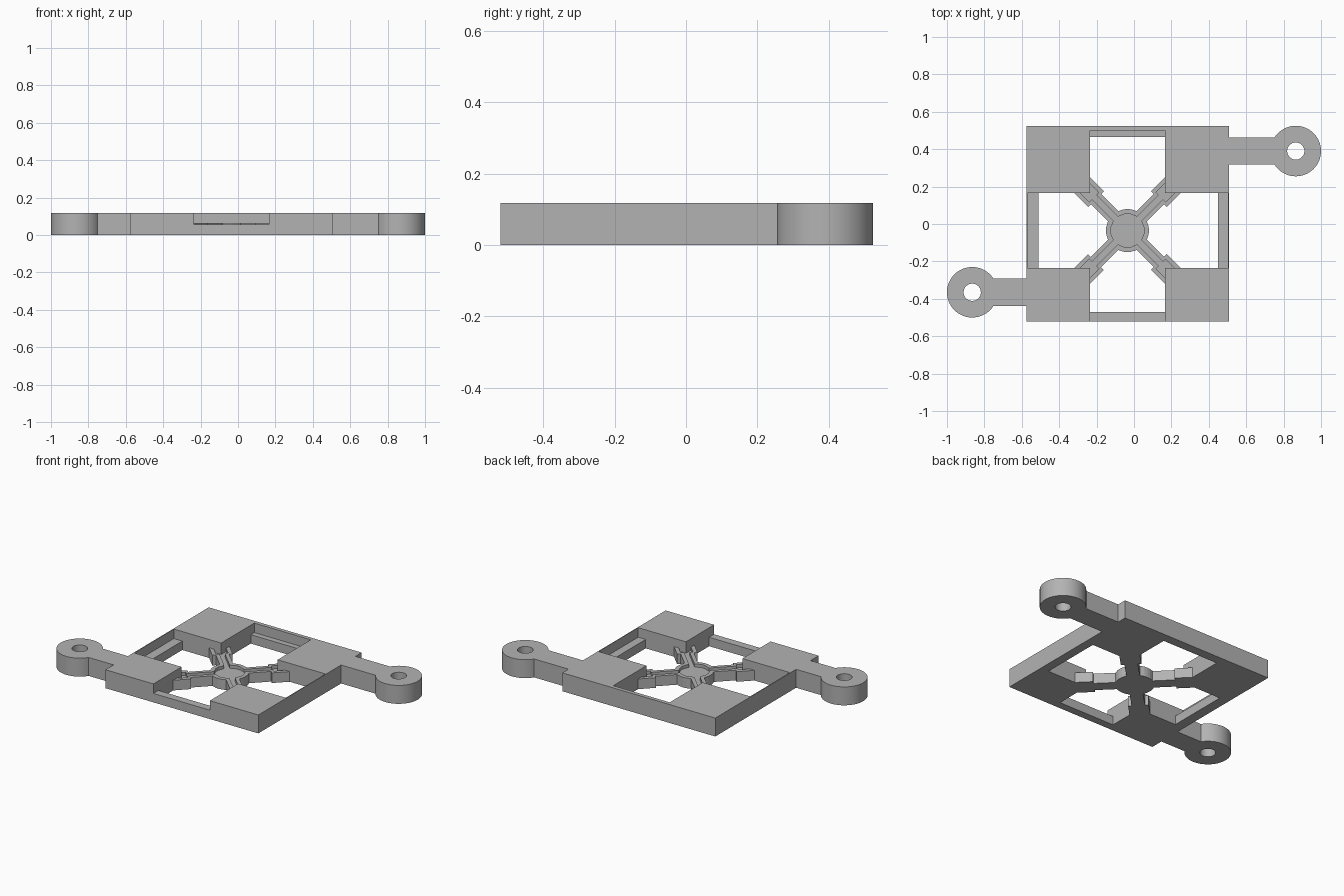
import bpy, bmesh
from math import sin, cos, pi, radians, sqrt, asin
from mathutils import Matrix

cube = bpy.data.objects.get("Cube")
if cube:
    bpy.data.objects.remove(cube, do_unlink=True)

grey = bpy.data.materials.new("plain grey")
grey.use_nodes = True
COLOUR = (0.45, 0.45, 0.45, 1)
grey.diffuse_color = COLOUR
grey.node_tree.nodes["Principled BSDF"].inputs["Base Color"].default_value = COLOUR

H = 0.118          # full height
SHELF = 0.057      # height of the low rails
X0, X1, Y0, Y1 = -0.575, 0.508, -0.52, 0.525     # outer frame
SX0, SX1, SY0, SY1 = -0.235, 0.165, -0.235, 0.165  # crossing slots
CX = CY = -0.035   # centre of the cross


def finish(bm, name):
    bmesh.ops.recalc_face_normals(bm, faces=bm.faces)
    mesh = bpy.data.meshes.new(name)
    bm.to_mesh(mesh)
    bm.free()
    mesh.materials.append(grey)
    obj = bpy.data.objects.new(name, mesh)
    bpy.context.collection.objects.link(obj)
    return obj


def box(name, x0, x1, y0, y1, z1=H):
    bm = bmesh.new()
    bmesh.ops.create_cube(bm, size=1)
    for v in bm.verts:
        v.co.x = x0 if v.co.x < 0 else x1
        v.co.y = y0 if v.co.y < 0 else y1
        v.co.z = 0 if v.co.z < 0 else z1
    return finish(bm, name)


def loft(name, loops, ring):
    """Join equal-length (outline, height) loops; close as a ring or cap both ends."""
    bm = bmesh.new()
    rows = [[bm.verts.new((x, y, z)) for x, y in pts] for pts, z in loops]
    pairs = list(zip(rows, rows[1:]))
    if ring:
        pairs.append((rows[-1], rows[0]))
    else:
        bm.faces.new(rows[0])
        bm.faces.new(rows[-1])
    n = len(rows[0])
    for a, b in pairs:
        for i in range(n):
            j = (i + 1) % n
            bm.faces.new((a[i], a[j], b[j], b[i]))
    return finish(bm, name)


def circle(cx, cy, r, n=64):
    return [(cx + r * cos(2 * pi * i / n), cy + r * sin(2 * pi * i / n)) for i in range(n)]


def cross_outline(narrow, wide, hub, step, end):
    """Four stepped diagonal arms around a round hub."""
    a = sqrt(hub ** 2 - narrow ** 2)
    side = [(a, narrow), (step, narrow), (step, wide), (end, wide)]
    arm = [(x, -y) for x, y in side] + side[::-1]
    arm += [(hub * cos(radians(d)), hub * sin(radians(d))) for d in (35, 45, 55)]
    pts = []
    for k in range(4):
        t = pi / 4 + k * pi / 2
        pts += [(CX + x * cos(t) - y * sin(t), CY + x * sin(t) + y * cos(t)) for x, y in arm]
    return pts


# Corner blocks
for side, xa, xb in (("right", X0, SX0), ("left", SX1, X1)):
    for end, ya, yb in (("front", Y0, SY0), ("back", SY1, Y1)):
        box(f"{end}_{side}_block", xa, xb, ya, yb)

# Low rails between the blocks
box("front_rail", SX0, SX1, Y0, -0.47, SHELF)
box("back_rail", SX0, SX1, 0.465, 0.50, SHELF)
box("right_rail", X0 + 0.005, -0.51, SY0, SY1, SHELF)
box("left_rail", 0.45, X1 - 0.005, SY0, SY1, SHELF)

# Thin full-height walls outside the rails
box("back_wall", SX0, SX1, 0.50, Y1)
box("right_wall", X0, X0 + 0.005, SY0, SY1)
box("left_wall", X1 - 0.005, X1, SY0, SY1)

# Recessed cross tray
outer = cross_outline(0.039, 0.06, 0.115, 0.238, 0.37)
inner = cross_outline(0.016, 0.036, 0.09, 0.252, 0.365)
loft("cross_tray", [(outer, 0), (outer, 0.065), (inner, 0.065), (inner, 0.045)], False)

# Mounting lugs with necks
for side, cx, cy, edge in (("left", 0.865, 0.39, X1), ("right", -0.865, -0.365, X0)):
    rim, hole = circle(cx, cy, 0.135), circle(cx, cy, 0.046)
    lug = loft(f"{side}_lug", [(rim, 0), (rim, H), (hole, H), (hole, 0)], True)
    bpy.ops.object.select_all(action="DESELECT")
    lug.select_set(True)
    bpy.context.view_layer.objects.active = lug
    bpy.ops.object.shade_smooth_by_angle(angle=radians(30))
    tip = cx - 0.1 if cx > 0 else cx + 0.1
    box(f"{side}_neck", min(edge, tip), max(edge, tip), cy - 0.073, cy + 0.073)
